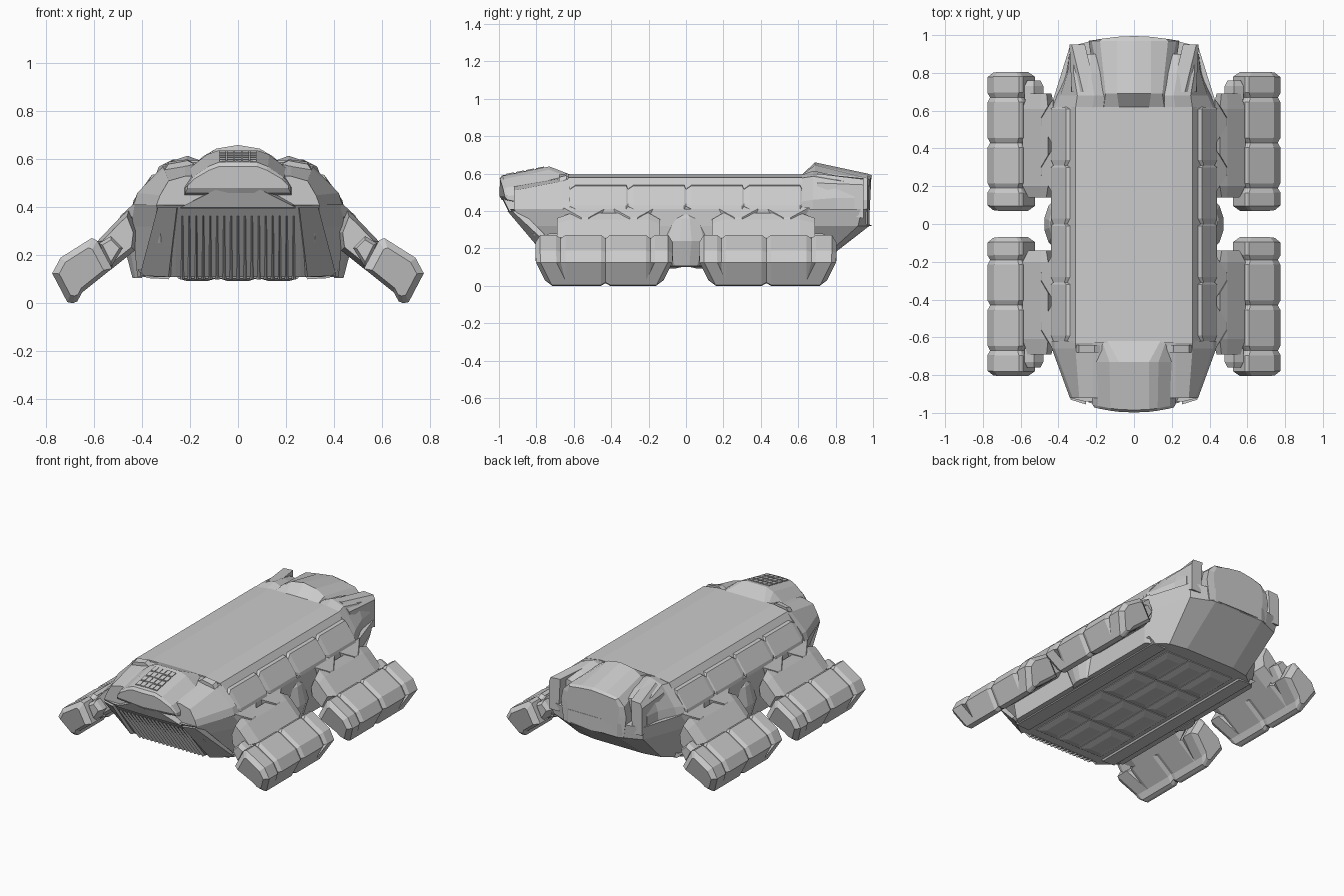
import bpy, bmesh
from mathutils import Vector

if "Cube" in bpy.data.objects:
    bpy.data.objects.remove(bpy.data.objects["Cube"])

def loft(name, *stacks):
    """One object made of one or more capped lofts; each stack is a list of rings of 3D points."""
    bm = bmesh.new()
    for rings in stacks:
        vs = [[bm.verts.new(p) for p in r] for r in rings]
        n = len(vs[0])
        for a, b in zip(vs, vs[1:]):
            for i in range(n):
                j = (i + 1) % n
                bm.faces.new((a[i], a[j], b[j], b[i]))
        bm.faces.new(vs[0][::-1])
        bm.faces.new(vs[-1])
    bmesh.ops.recalc_face_normals(bm, faces=bm.faces)
    me = bpy.data.meshes.new(name)
    bm.to_mesh(me)
    bm.free()
    ob = bpy.data.objects.new(name, me)
    bpy.context.collection.objects.link(ob)
    return ob

def sym(pts):
    """Close a right-hand half outline by mirroring it in x."""
    return list(pts) + [(-p[0], *p[1:]) for p in reversed(pts) if p[0] > 1e-6]

def ring(y, pts, bow=0.0, full=True):
    """Cross-section of (x, z) points at y, optionally bowed in plan."""
    pts = sym(pts) if full else pts
    return [(x, y + bow * x * x, z) for x, z in pts]

def flip(stack, sx=1, sy=1):
    return [[(x * sx, y * sy, z) for x, y, z in r] for r in stack]

def both(stack):
    return [flip(stack, s) for s in (1, -1)]

def shrink(pts, k):
    cx = sum(p[0] for p in pts) / len(pts)
    cz = sum(p[1] for p in pts) / len(pts)
    return [(cx + (x - cx) * k, cz + (z - cz) * k) for x, z in pts]

def plan(z, pts):
    return [(x, y, z) for x, y in sym(pts)]

# Lower hull: plan outlines stacked upward
loft("lower_hull", [
    plan(.11, [(0, -.69), (.26, -.69), (.31, -.68), (.42, -.6), (.42, .6), (.30, .69), (.18, .71), (0, .71)]),
    plan(.32, [(0, -.865), (.26, -.865), (.325, -.85), (.44, -.62), (.44, .62), (.33, .92), (.18, .98), (0, .98)]),
    plan(.41, [(0, -.94), (.26, -.94), (.34, -.92), (.44, -.63), (.44, .62), (.34, .94), (.18, .98), (0, .98)])])

# Upper hull deck
deck = [(0, .595), (.2, .595), (.31, .578), (.345, .53), (.425, .42), (.44, .40), (0, .40)]
loft("upper_hull", [ring(-.63, deck), ring(.62, deck)])

# Sloped side plates, four per side
plate = [(.335, .54), (.36, .535), (.435, .43), (.44, .41), (.40, .40)]
stacks = []
for k in range(4):
    a, b = -.62 + .31 * k, -.31 + .31 * k
    small = shrink(plate, .72)
    stacks += both([ring(a, small, full=False), ring(a + .03, plate, full=False),
                    ring(b - .01, plate, full=False), ring(b, small, full=False)])
loft("side_plates", *stacks)

# Front shoulders beside the cab
loft("front_shoulders", *both([
    ring(-.62, [(.1, .59), (.22, .59), (.31, .575), (.42, .46), (.44, .41), (.1, .41)], full=False),
    ring(-.66, [(.1, .59), (.22, .575), (.31, .56), (.42, .46), (.435, .41), (.1, .41)], full=False),
    ring(-.92, [(.1, .53), (.22, .53), (.29, .51), (.325, .45), (.34, .41), (.1, .41)], full=False)]))
loft("shoulder_ribs", *both([
    ring(-.64, [(.18, .58), (.21, .60), (.29, .59), (.31, .56)], full=False),
    ring(-.68, [(.18, .58), (.21, .595), (.29, .58), (.31, .55)], full=False)]))

# Faceted front cab
loft("front_cab", [
    ring(-.62, [(0, .595), (.14, .595), (.17, .58), (.2, .55), (.2, .48), (.2, .41), (0, .41)]),
    ring(-.73, [(0, .638), (.08, .638), (.13, .62), (.2, .565), (.235, .5), (.24, .41), (0, .41)]),
    ring(-.985, [(0, .59), (.08, .588), (.125, .57), (.19, .525), (.22, .48), (.22, .46), (0, .46)], .6),
    ring(-.998, [(0, .57), (.08, .57), (.12, .555), (.18, .52), (.21, .49), (.21, .48), (0, .48)], .6)])
loft("cab_chin", [plan(.385, [(0, -.90), (.24, -.90), (.24, -.7), (0, -.7)]),
                  plan(.40, [(0, -.95), (.24, -.945), (.25, -.7), (0, -.7)]),
                  plan(.48, [(0, -.99), (.08, -.985), (.22, -.7), (0, -.7)])])

# Small raised tiles on the cab roof
stacks = []
for r in range(4):
    for c in range(-2, 3):
        y0 = -.76 - .053 * r
        y1 = y0 - .043
        x0, x1 = c * .032 - .014, c * .032 + .014
        roof = lambda y: .638 + (y + .73) * .19
        stacks.append([[(x0, y0, roof(y0) + h), (x1, y0, roof(y0) + h),
                        (x1, y1, roof(y1) + h), (x0, y1, roof(y1) + h)] for h in (-.01, .005)])
loft("roof_tiles", *stacks)

# Radiator grille ribs on the sloped front
stacks = []
for i in range(17):
    x = -.232 + .029 * i
    stacks.append([[(x - .009, -.67, .10), (x + .009, -.67, .10), (x, -.705, .10)],
                   [(x - .009, -.87, .36), (x + .009, -.87, .36), (x, -.918, .365)]])
loft("grille_ribs", *stacks)

# Flat guards either side of the grille
loft("grille_guards", *both([
    [(.275, -.67, .11), (.41, -.60, .115), (.41, -.625, .115), (.29, -.71, .11)],
    [(.245, -.88, .40), (.335, -.88, .40), (.335, -.93, .40), (.255, -.955, .40)]]))

# Rear engine housing
loft("rear_housing", [
    ring(.62, [(0, .595), (.08, .595), (.16, .595), (.17, .56), (.19, .46), (.2, .32), (0, .32)]),
    ring(.69, [(0, .66), (.09, .645), (.15, .61), (.17, .585), (.2, .46), (.2, .32), (0, .32)]),
    ring(.97, [(0, .6), (.09, .59), (.18, .575), (.225, .53), (.24, .46), (.22, .32), (0, .32)]),
    ring(.995, [(0, .59), (.09, .58), (.17, .565), (.19, .52), (.19, .46), (.18, .33), (0, .32)], -.5)])
loft("rear_shoulders", *both([
    ring(.61, [(.12, .58), (.22, .59), (.31, .575), (.42, .45), (.44, .39), (.12, .39)], full=False),
    ring(.68, [(.12, .58), (.21, .615), (.30, .585), (.39, .46), (.415, .39), (.12, .39)], full=False),
    ring(.80, [(.12, .56), (.23, .59), (.32, .565), (.352, .47), (.36, .38), (.12, .38)], full=False),
    ring(.90, [(.12, .52), (.23, .56), (.32, .55), (.342, .47), (.345, .37), (.12, .37)], full=False)]))
loft("rear_ears", *both([
    ring(.70, [(.20, .60), (.27, .60), (.33, .55), (.35, .42), (.22, .42)], full=False),
    ring(.95, [(.26, .575), (.33, .57), (.342, .54), (.342, .36), (.27, .36)], full=False)]))

# Belly plates and rails
stacks = []
for i in (-1, 0, 1):
    for k in range(4):
        x, y = i * .17, -.465 + .31 * k
        box = lambda z, a, b: [(x - a, y - b, z), (x + a, y - b, z), (x + a, y + b, z), (x - a, y + b, z)]
        stacks.append([box(.12, .083, .152), box(.105, .083, .152), box(.093, .045, .1)])
loft("belly_plates", *stacks)
rail = [(.27, .13), (.29, .10), (.38, .105), (.42, .14)]
loft("belly_rails", *both([ring(-.64, rail, full=False), ring(.64, rail, full=False)]))

# Faceted pillar in each flank between the pods
def pillar(z, r, hx):
    return [(.40, -r, z), (.40 + hx * .7, -r * .65, z), (.40 + hx, -r * .2, z),
            (.40 + hx, r * .2, z), (.40 + hx * .7, r * .65, z), (.40, r, z)]
loft("flank_pillars", *both([pillar(.105, .09, .04), pillar(.24, .15, .075),
                            pillar(.36, .10, .05), pillar(.40, .03, .03)]))

# Four track pods: pillowed segments with bevelled, undercut ends
pod = [(.775, .125), (.74, .19), (.61, .272), (.588, .262), (.525, .145),
       (.65, .045), (.67, .008), (.69, 0), (.712, .005)]
fender = [(.59, .255), (.495, .355), (.455, .39), (.42, .30), (.43, .22), (.53, .14)]
cuts = [.07, .19, .43, .67, .805]

def pod_ring(y, k):
    out = []
    for x, z in shrink(pod, k):
        under = max(0, .13 - z) * .5
        yy = y + under if y < .18 else y - under if y > .68 else y
        out.append((x, yy, z))
    return out

for end, sy in (("front", -1), ("rear", 1)):
    for side, sx in (("right", 1), ("left", -1)):
        segs, blocks, arms = [], [], []
        for i, (a, b) in enumerate(zip(cuts, cuts[1:])):
            ka, kb = (.74 if i == 0 else .88), (.74 if i == 3 else .88)
            segs.append(flip([pod_ring(a, ka), pod_ring(a + .025, 1),
                              pod_ring(b - .025, 1), pod_ring(b, kb)], sx, sy))
        loft(f"track_pod_{end}_{side}", *segs)
        # inner fender block with a stepped outer corner
        blocks.append(flip([ring(.14, shrink(fender, .7), full=False), ring(.20, fender, full=False),
                            ring(.61, fender, full=False), ring(.69, shrink(fender, .75), full=False)], sx, sy))
        corner = [(.58, .25), (.53, .28), (.48, .23), (.53, .15)]
        blocks.append(flip([ring(.66, corner, full=False), ring(.73, corner, full=False),
                            ring(.76, shrink(corner, .7), full=False)], sx, sy))
        loft(f"inner_fender_{end}_{side}", *blocks)
        # wedge brackets joining fender and hull
        for y in (.28, .54):
            arms.append(flip([[(.50, y - .02, .34), (.50, y + .02, .34), (.49, y + .02, .365), (.49, y - .02, .365)],
                              [(.41, y - .12, .37), (.41, y + .12, .37), (.43, y + .12, .42), (.43, y - .12, .42)]], sx, sy))
        loft(f"brackets_{end}_{side}", *arms)
